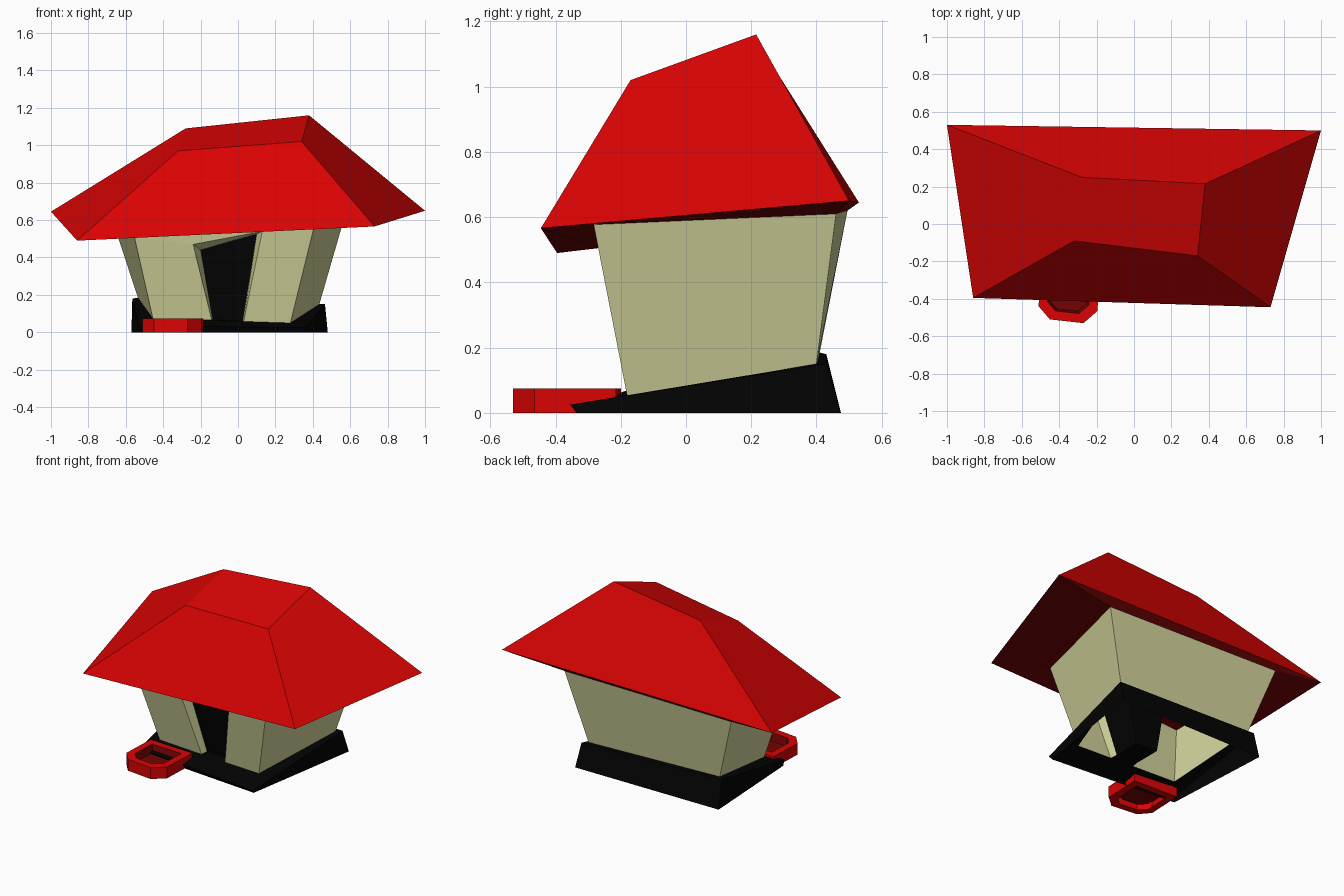
import bpy
from mathutils import Vector

cube = bpy.data.objects.get("Cube")
if cube:
    bpy.data.objects.remove(cube, do_unlink=True)


def material(name, rgb):
    m = bpy.data.materials.new(name)
    m.use_nodes = True
    color = (*rgb, 1)
    m.diffuse_color = color
    m.node_tree.nodes["Principled BSDF"].inputs["Base Color"].default_value = color
    return m


red = material("red", (0.7, 0.001, 0.001))
dark_red = material("dark red", (0.17, 0.001, 0.001))
cream = material("cream", (0.65, 0.66, 0.33))
black = material("black", (0.001, 0.001, 0.001))


def build(name, mat, verts, faces):
    mesh = bpy.data.meshes.new(name)
    mesh.from_pydata(verts, [], faces)
    mesh.materials.append(mat)
    mesh.update()
    ob = bpy.data.objects.new(name, mesh)
    bpy.context.collection.objects.link(ob)
    return ob


def loft(name, mat, rings, cap_start=False, cap_end=False, skip=()):
    """Join equal-sized rings with quads; skip leaves out whole sides."""
    n = len(rings[0])
    verts = [v for ring in rings for v in ring]
    faces = []
    for r in range(len(rings) - 1):
        for i in range(n):
            if i not in skip:
                j = (i + 1) % n
                faces.append((r * n + i, r * n + j, r * n + n + j, r * n + n + i))
    if cap_start:
        faces.append(tuple(reversed(range(n))))
    if cap_end:
        faces.append(tuple(range(len(verts) - n, len(verts))))
    return build(name, mat, verts, faces)


# Corner order everywhere: front -x, front +x, back +x, back -x
eaves = [(-.86, -.395, .49), (.73, -.445, .566), (1, .5, .65), (-1, .53, .645)]
crown = [(-.32, -.09, .97), (.34, -.17, 1.02), (.38, .215, 1.16), (-.28, .25, 1.09)]
foot = [(-.455, -.17, .073), (.28, -.18, .05), (.435, .4, .15), (-.535, .41, .185)]
head = [(-.553, -.268, .505), (.41, -.283, .577), (.568, .46, .61), (-.678, .495, .62)]

# Roof, its shaded underside, and crooked walls with the front side left open
loft("roof", red, [eaves, crown], cap_end=True)
loft("roof_underside", dark_red, [head, eaves], cap_start=True)
loft("walls", cream, [foot, head], skip=(0,))


# Front wall pieces around the doorway
def on_front(x, z):
    return (x, -.18 - (z - .06) * .2, z)


door = [on_front(-.14, .065), on_front(.03, .058), on_front(.13, .54), on_front(-.24, .47)]
build("front_wall", cream, [foot[0], foot[1], head[1], head[0]] + door,
      [(0, 4, 7, 3), (5, 1, 2, 6), (7, 6, 2, 3)])

# Doorway reveal tapering inward, its threshold, and the dark block behind it
inner = [(x, on_front(x, z)[1] + .05, z)
         for x, z in ((-.135, .067), (.025, .06), (.1, .525), (-.2, .44))]
loft("doorway_reveal", cream, [door, inner], skip=(0,))
build("threshold", black, [door[0], door[1], inner[1], inner[0]], [(0, 1, 2, 3)])
rear = [(x, .05, z) for x, y, z in inner]
loft("dark_entrance", black, [rear, inner], True, True)

# Wedge-shaped skirt, open underneath
ground = [(-.53, -.26, 0), (.35, -.335, 0), (.48, .475, 0), (-.57, .473, 0)]
rim = [(-.53, -.275, .035), (.36, -.355, .025), (.465, .43, .15), (-.565, .43, .18)]
loft("base", black, [ground, rim, foot])

# Food bowl with a rounded front and a straight back
outline = [(-.45, -.51), (-.27, -.53), (-.195, -.465),
           (-.185, -.215), (-.5, -.2), (-.51, -.44)]
centre = Vector((-.35, -.36))


def bowl_ring(scale, z):
    return [(*(centre + (Vector(p) - centre) * scale), z) for p in outline]


low, top = 0, .075
loft("bowl", red, [bowl_ring(.7, low), bowl_ring(1, low), bowl_ring(1, top),
                   bowl_ring(.7, top)])
loft("bowl_inside", dark_red, [bowl_ring(.7, top), bowl_ring(.62, .025)], cap_end=True)
